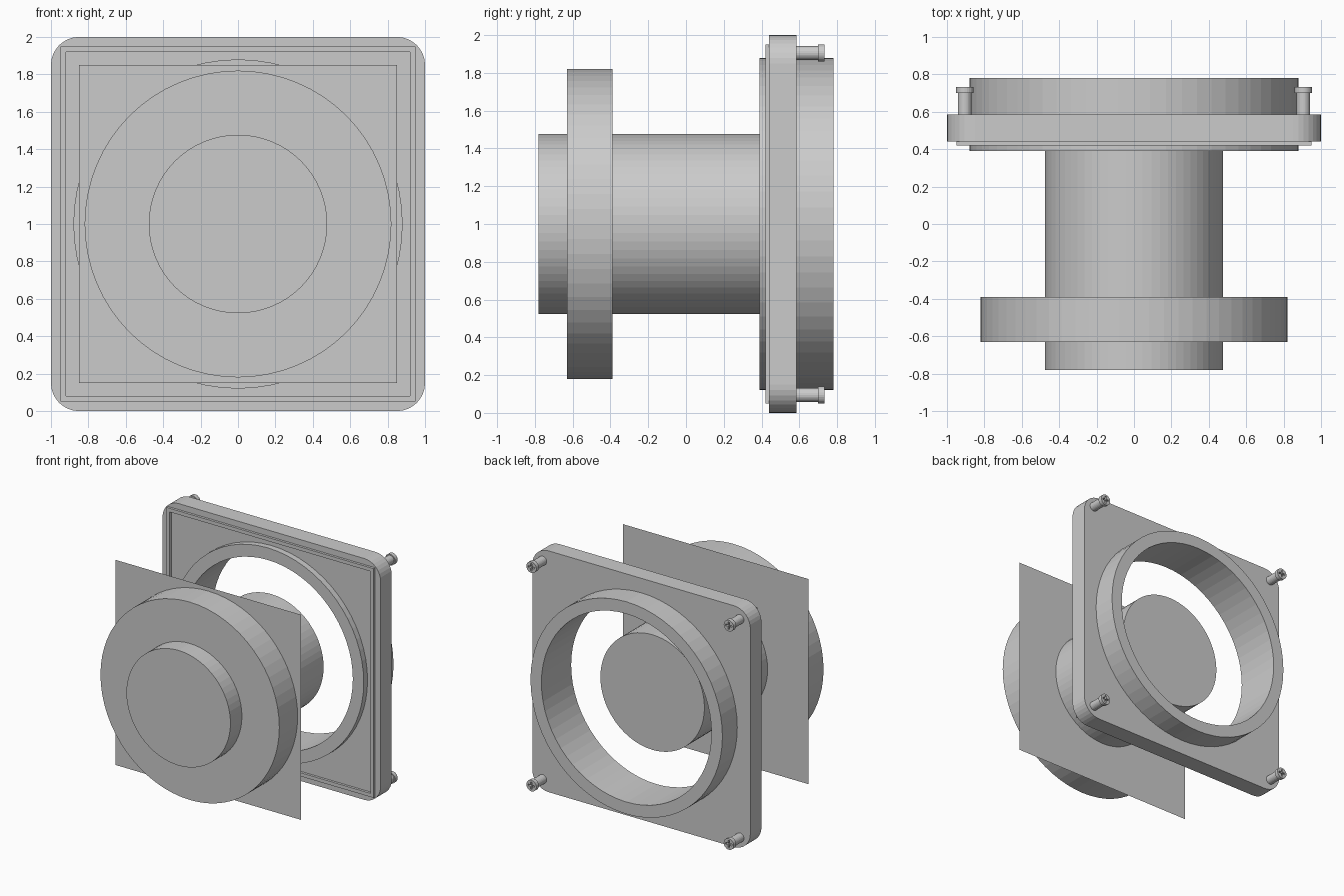
import bpy
from math import cos, sin, pi
from mathutils import Matrix

if "Cube" in bpy.data.objects:
    bpy.data.objects.remove(bpy.data.objects["Cube"], do_unlink=True)

grey = bpy.data.materials.new("plain grey")
grey.use_nodes = True
grey.diffuse_color = (0.6, 0.6, 0.6, 1)
grey.node_tree.nodes["Principled BSDF"].inputs["Base Color"].default_value = (0.6, 0.6, 0.6, 1)


def circle(r, n=64, cx=0, cz=0):
    return [(cx + r * cos(2 * pi * i / n), cz + r * sin(2 * pi * i / n)) for i in range(n)]


def square(h):
    return [(-h, -h), (h, -h), (h, h), (-h, h)]


def rounded_square(h, r, steps=8):
    pts = []
    for q, (sx, sz) in enumerate([(1, 1), (-1, 1), (-1, -1), (1, -1)]):
        for i in range(steps + 1):
            a = (q + i / steps) * pi / 2
            pts.append((sx * (h - r) + r * cos(a), sz * (h - r) + r * sin(a)))
    return pts


def cross(long, thin, cx, cz):
    """Outline of a plus-shaped driver slot."""
    pts = []
    for q in range(4):
        c, s = cos(q * pi / 2), sin(q * pi / 2)
        for x, z in [(long, -thin), (long, thin), (thin, thin)]:
            pts.append((cx + x * c - z * s, cz + x * s + z * c))
    return pts


def add_mesh(name, mesh):
    mesh.name = name
    mesh.materials.clear()
    mesh.materials.append(grey)
    obj = bpy.data.objects.new(name, mesh)
    bpy.context.collection.objects.link(obj)
    return obj


def slab(name, y0, y1, *outlines):
    """Extrude outlines (outer first, then holes) from y0 to y1, centred at z = 1."""
    curve = bpy.data.curves.new(name + "_profile", 'CURVE')
    curve.dimensions = '2D'
    curve.fill_mode = 'BOTH'
    curve.extrude = (y1 - y0) / 2
    for pts in outlines:
        spline = curve.splines.new('POLY')
        spline.points.add(len(pts) - 1)
        for p, (x, z) in zip(spline.points, pts):
            p.co = (x, z, 0, 1)
        spline.use_cyclic_u = True
    temp = bpy.data.objects.new(name + "_profile", curve)
    bpy.context.collection.objects.link(temp)
    graph = bpy.context.evaluated_depsgraph_get()
    mesh = bpy.data.meshes.new_from_object(temp.evaluated_get(graph))
    bpy.data.objects.remove(temp, do_unlink=True)
    mesh.transform(Matrix.Translation((0, (y0 + y1) / 2, 1)) @ Matrix.Rotation(pi / 2, 4, 'X'))
    for poly in mesh.polygons:
        poly.use_smooth = False
    return add_mesh(name, mesh)


# Central barrel and front flange
slab("barrel", -0.78, 0.44, circle(0.477))
slab("front_flange", -0.63, -0.39, circle(0.82))

# Thin square sheet behind the flange
sheet = bpy.data.meshes.new("square_sheet")
sheet.from_pydata([(x, -0.388, z + 1) for x, z in square(0.85)], [], [(0, 1, 2, 3)])
add_mesh("square_sheet", sheet)

# Mounting plate with its sealing lip and the collar through it
slab("mounting_plate", 0.44, 0.585, rounded_square(1, 0.15), circle(0.83))
slab("sealing_lip", 0.42, 0.445, square(0.95), square(0.92))
slab("collar", 0.39, 0.78, circle(0.88), circle(0.78))

# Corner screws with slotted heads
for sx, side in ((1, "left"), (-1, "right")):
    for sz, level in ((1, "top"), (-1, "bottom")):
        x, z = 0.905 * sx, 0.905 * sz
        slab(f"screw_shaft_{level}_{side}", 0.57, 0.71, circle(0.037, 24, x, z))
        slab(f"screw_head_{level}_{side}", 0.7, 0.733, circle(0.046, 24, x, z),
             cross(0.03, 0.007, x, z))
